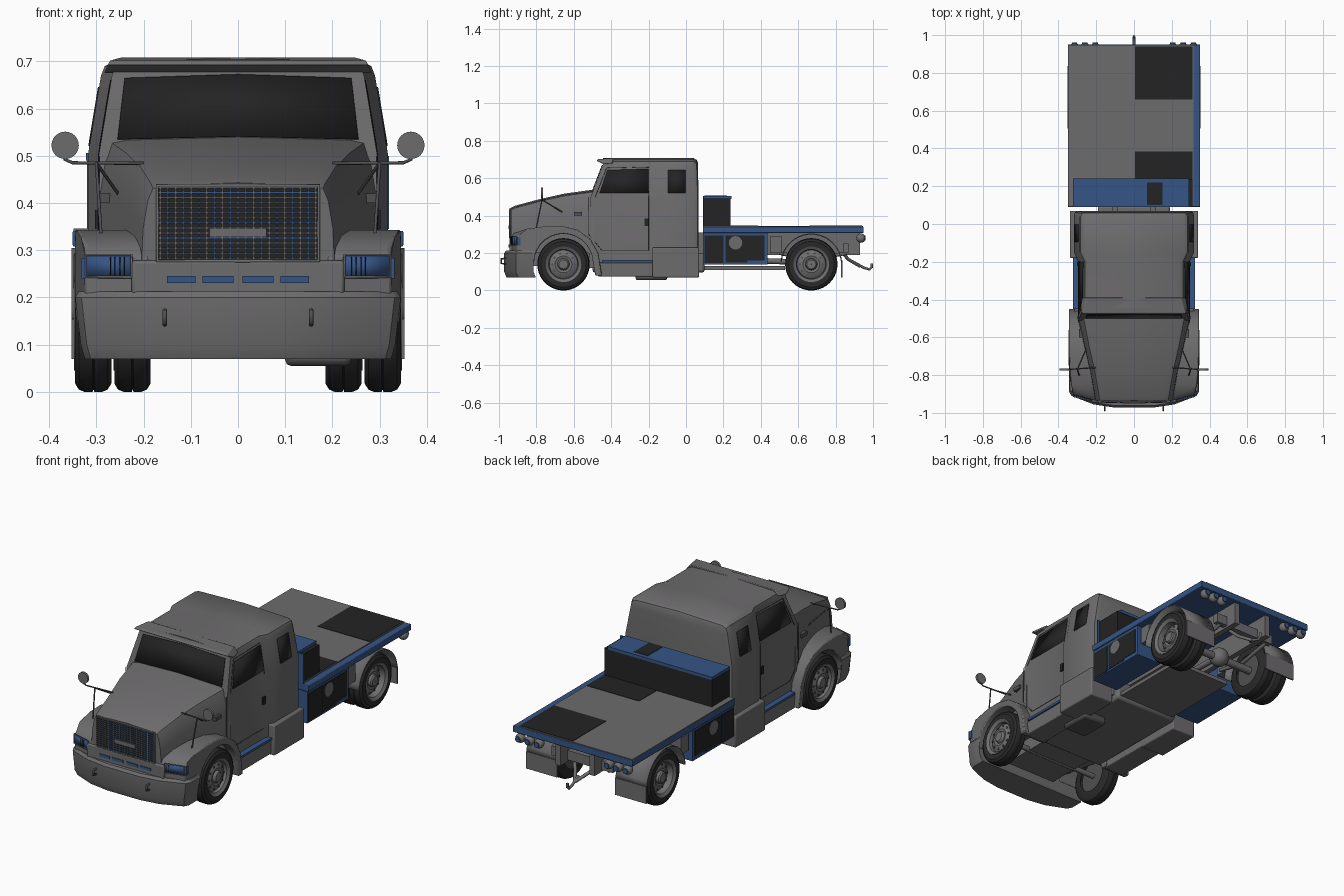
import bpy, bmesh, math
from mathutils import Matrix, Vector

if "Cube" in bpy.data.objects:
    bpy.data.objects.remove(bpy.data.objects["Cube"])

def mat(name, r, g, b):
    m = bpy.data.materials.new(name)
    m.diffuse_color = (r, g, b, 1)
    m.use_nodes = True
    m.node_tree.nodes["Principled BSDF"].inputs["Base Color"].default_value = m.diffuse_color
    return m
GREY, BLUE = mat("body grey", .155, .15, .155), mat("blue", .036, .09, .235)
BLACK, TYRE = mat("black", .017, .017, .017), mat("tyre rubber", .024, .023, .023)
STEEL, DARK = mat("steel", .16, .16, .165), mat("dark grey", .08, .08, .082)

def finish(name, bm, m, mirror=False, bevel=0, solid=0):
    bmesh.ops.recalc_face_normals(bm, faces=bm.faces)
    me = bpy.data.meshes.new(name)
    bm.to_mesh(me)
    me.materials.append(m)
    o = bpy.data.objects.new(name, me)
    bpy.context.collection.objects.link(o)
    bpy.ops.object.select_all(action='DESELECT')
    o.select_set(True)
    bpy.context.view_layer.objects.active = o
    bpy.ops.object.shade_smooth_by_angle(angle=math.radians(32))
    if solid:
        s = o.modifiers.new("Solidify", 'SOLIDIFY')
        s.thickness, s.offset = solid, 0
    if bevel:
        b = o.modifiers.new("Bevel", 'BEVEL')
        b.width, b.segments, b.limit_method = bevel, 2, 'ANGLE'
    if mirror:
        o.modifiers.new("Mirror", 'MIRROR').use_mirror_merge = False

def skin(rings, caps=True, wrap=True):
    bm = bmesh.new()
    vs = [[bm.verts.new(p) for p in r] for r in rings]
    n = len(vs[0])
    for a, b in zip(vs, vs[1:]):
        for i in range(n if wrap else n - 1):
            bm.faces.new((a[i], a[(i + 1) % n], b[(i + 1) % n], b[i]))
    if caps:
        bm.faces.new(vs[0])
        bm.faces.new(vs[-1])
    return bm, vs

def box(name, x0, x1, y0, y1, z0, z1, m, mirror=False, bevel=0):
    rings = [[(x0, y0, z), (x1, y0, z), (x1, y1, z), (x0, y1, z)] for z in (z0, z1)]
    finish(name, skin(rings)[0], m, mirror, bevel)

def prism(name, pts, m, x0=None, bevel=0):
    # side profile of (y, z, half width, outer y shift); mirrored when x0 is given
    pts = [tuple(p) + (0,) * (4 - len(p)) for p in pts]
    rings = [[(-p[2] if x0 is None else x0, p[0], p[1]) for p in pts], [(p[2], p[0] + p[3], p[1]) for p in pts]]
    finish(name, skin(rings)[0], m, x0 is not None, bevel)

def loft(name, rings, m):
    # half rings from the bottom to the top centre, closed with ladder caps
    full = [r + [(-x, y, z) for x, y, z in reversed(r) if x > 0] for r in rings]
    bm, vs = skin(full, False)
    n = len(full[0])
    for v in (vs[0], vs[-1]):
        for i in range(n // 2):
            f = list(dict.fromkeys((v[i], v[i + 1], v[n - 2 - i], v[n - 1 - i])))
            if len(f) > 2:
                bm.faces.new(f)
    finish(name, bm, m)

def plate(name, pts, m, mirror=False, t=.004):
    bm = bmesh.new()
    bm.faces.new([bm.verts.new(p) for p in pts])
    finish(name, bm, m, mirror, 0, t)

def lathe(name, prof, y, z, m, n=40):
    turns = [k * math.tau / n for k in range(n)]
    rings = [[(x, y + r * math.cos(a), z + r * math.sin(a)) for a in turns] for r, x in prof]
    finish(name, skin(rings, False)[0], m, True)

def solids(name, centres, r, m, depth=0, axis='X', segs=16, mirror=True):
    # discs along an axis, or balls when no depth is given
    bm = bmesh.new()
    for c in centres:
        t = Matrix.Translation(c) @ Matrix.Rotation(math.pi / 2, 4, axis)
        if depth:
            bmesh.ops.create_cone(bm, cap_ends=True, segments=segs, radius1=r, radius2=r, depth=depth, matrix=t)
        else:
            bmesh.ops.create_uvsphere(bm, u_segments=segs, v_segments=10, radius=r, matrix=t)
    finish(name, bm, m, mirror)

def tube(name, paths, r, m, mirror=True):
    cu = bpy.data.curves.new(name, 'CURVE')
    cu.dimensions, cu.bevel_depth, cu.bevel_resolution, cu.use_fill_caps = '3D', r, 2, True
    for path in paths:
        for s in ((1, -1) if mirror else (1,)):
            sp = cu.splines.new('POLY')
            sp.points.add(len(path) - 1)
            for p, (x, y, z) in zip(sp.points, path):
                p.co = (s * x, y, z, 1)
    cu.materials.append(m)
    bpy.context.collection.objects.link(bpy.data.objects.new(name, cu))

# cab with wider sleeper behind the doors
def cab_ring(yb, ym, yt, w, wt, d=0):
    return [(w, yb, .12), (w, ym, .5), (wt, yt, .67 - d), (wt - .008, yt, .69 - d), (wt - .03, yt, .7 - d), (0, yt, .708 - d)]
loft("cab", [cab_ring(-.52, -.51, -.445, .295, .267), cab_ring(-.2, -.2, -.2, .295, .267),
             cab_ring(-.15, -.15, -.15, .318, .29), cab_ring(.045, .045, .04, .318, .29),
             cab_ring(.062, .062, .057, .312, .282, .01), cab_ring(.068, .068, .064, .3, .265, .025)], GREY)
prism("roof_visor", [(-.478, .693, .275), (-.472, .702, .272), (-.39, .708, .25), (-.39, .68, .275),
                     (-.44, .675, .284)], GREY, None, .003)
def shield(x, z):
    return (x, -.513 + .065 * (z - .5) / .17, z)
plate("windshield", [shield(*p) for p in ((-.255, .535), (0, .541), (.255, .535), (.24, .664), (0, .672), (-.24, .664))], BLACK)
def flank(y, z, w=.2955):
    return (w - .028 * (z - .5) / .17, y, z)
plate("door_window", [flank(*p) for p in ((-.462, .52), (-.42, .643), (-.2, .65), (-.2, .52))], BLACK, True)
plate("sleeper_window", [flank(y, z, .3185) for y, z in ((-.095, .52), (-.095, .645), (-.002, .645), (-.002, .52))], BLACK, True)
tube("door_seam", [[(.295, -.52, .5), (.295, -.52, .3), (.295, -.45, .215), (.295, -.2, .215), (.295, -.2, .5),
                    flank(-.19, .66), flank(-.425, .655), flank(-.485, .5)]], .0014, BLACK)
box("door_handle", .29, .303, -.222, -.2, .345, .385, BLACK, True)
box("hood_vent", .26, .291, -.6, -.555, .4, .42, DARK, True)

# steps, side skirts and fuel tank covers
box("step_skirt", .2, .318, -.47, -.17, .075, .15, GREY, True, .004)
box("step", .2, .324, -.45, -.18, .15, .162, BLUE, True)
box("tank_cover", .2, .34, -.18, .07, .07, .23, GREY, True, .006)

# hood
def hood_ring(y, w, zs, wt, zt):
    return [(w + .012, y, .2), (w + .006, y, zs - .06), (w - .004, y, zs), (wt, y, zt), (wt - .03, y, zt + .006), (0, y, zt + .012)]
loft("hood", [hood_ring(-.935, .195, .405, .18, .431), hood_ring(-.915, .2, .415, .184, .441),
              hood_ring(-.78, .224, .445, .207, .477), hood_ring(-.65, .255, .465, .237, .506),
              hood_ring(-.49, .29, .485, .268, .528)], GREY)
box("nose_panel", -.225, .225, -.944, -.85, .205, .278, GREY, False, .006)

# front fenders with wheel arches
arch = [(-.655 + .158 * math.cos(math.pi * k / 14), .145 + .158 * math.sin(math.pi * k / 14), .345) for k in range(15)]
prism("front_fender", [(-.83, .2, .335), (-.94, .2, .325, .035), (-.938, .285, .325, .035), (-.925, .305, .32, .04),
                       (-.85, .33, .335), (-.75, .343, .342), (-.66, .343, .345), (-.58, .325, .345), (-.51, .275, .345),
                       (-.468, .2, .345), (-.45, .08, .345), (-.485, .08, .345)] + arch, GREY, .19, .005)
plate("headlight", [(.225, -.934, .243), (.322, -.91, .243), (.322, -.91, .288), (.225, -.934, .288)], BLUE, True, .008)
tube("headlight_frame", [[(.225, -.938, .243), (.322, -.913, .243), (.322, -.913, .29), (.225, -.938, .29), (.225, -.938, .243)]], .003, GREY)
tube("headlight_grid", [[(x, -1 + x * .26, .246), (x, -1 + x * .26, .286)] for x in (.24, .25, .26, .27)], .001, BLACK)
box("side_lamp", .322, .331, -.903, -.885, .24, .284, BLUE, True)

# grille and slots
box("grille_back", -.168, .168, -.941, -.92, .28, .434, BLACK)
for i in range(21):
    x = -.165 + i * .0165
    box("grille_upright", x - .0015, x + .0015, -.946, -.939, .28, .434, BLUE if i % 2 else GREY)
for i in range(15):
    z = .283 + i * .0107
    box("grille_bar", -.168, .168, -.945, -.939, z - .0018, z + .0018, BLUE if i % 3 == 1 else DARK)
box("grille_badge", -.06, .06, -.949, -.939, .328, .347, GREY)
tube("grille_surround", [[(0, -.94, .277), (.171, -.94, .277), (.171, -.94, .437), (0, -.94, .437)]], .004, GREY)
for x0, x1 in ((.01, .075), (.09, .15)):
    box("nose_slot", x0, x1, -.948, -.937, .231, .245, BLUE, True)

# bumper
half = [(.338, -.815), (.338, -.885), (.325, -.91), (.21, -.955), (.1, -.972)]
outline = half + [(-x, y) for x, y in reversed(half)]
finish("bumper", skin([[(x * s, y + d, z) for x, y in outline] for z, s, d in
                       ((.07, .96, .012), (.1, .985, 0), (.2, 1.02, 0), (.213, 1, .01))])[0], GREY)
tube("tow_hook", [[(.155, -.95, .142), (.155, -.988, .145), (.155, -.988, .17), (.155, -.95, .173)]], .005, DARK)

# mirrors on stalks
solids("mirror", [Vector((.366, -.77, .522))], .029, GREY, .012, 'X', 24)
tube("mirror_stalk", [[(.2, -.76, .484), (.35, -.77, .485), (.366, -.77, .492), (.366, -.77, .522)],
                      [(.3, -.77, .485), (.24, -.63, .4)], [(.3, -.77, .485), (.29, -.8, .335)]], .0035, DARK)

# wheels
def wheel(name, y, b, dish, hub):
    a = b - .077
    lathe(name + "_tyre", [(.085, a), (.122, a), (.135, a + .008), (.14, a + .02), (.14, a + .036), (.135, a + .038),
                           (.14, a + .04), (.14, b - .02), (.135, b - .008), (.122, b), (.092, b - .002)], y, .14, TYRE)
    lathe(name + "_rim", [(.001, hub), (.024, hub), (.03, hub - .006), (.032, dish + .004), (.045, dish + .008),
                          (.068, dish), (.076, dish - .006), (.08, b - .008), (.095, b + .002), (.095, b - .01)], y, .14, STEEL)
    ring = [Vector((dish + .003, y + .06 * math.cos(k * .6283), .14 + .06 * math.sin(k * .6283))) for k in range(10)]
    solids(name + "_holes", ring, .006, DARK, .006, 'Y', 10)
    solids(name + "_back", [Vector((a + .02, y, .14))], .09, DARK, .01, 'Y', 32)
wheel("front_wheel", -.655, .345, .328, .345)
wheel("rear_outer_wheel", .67, .345, .312, .335)
wheel("rear_inner_wheel", .67, .262, .24, .25)

# rear mudguards and flaps
turns = [math.radians(5 + 10 * k) for k in range(18)]
finish("rear_mudguard", skin([[(x, .67 + .162 * math.cos(a), .14 + .162 * math.sin(a)) for a in turns]
                              for x in (.17, .352)], False, False)[0], GREY, True, 0, .006)
box("mud_flap", .17, .352, .828, .836, .07, .16, GREY, True)
box("mudguard_bracket", .17, .33, .45, .512, .2, .29, GREY, True)

# flatbed with painted patches
box("bed_frame", -.35, .35, .09, .95, .308, .341, BLUE, False, .003)
box("bed_deck", -.348, .315, .092, .945, .338, .346, GREY)
box("deck_rear_patch", .005, .31, .66, .94, .343, .348, BLACK)
box("deck_front_patch", .005, .31, .235, .385, .343, .348, BLACK)

# toolbox on the bed and boxes below it
box("toolbox", -.318, .31, .094, .238, .345, .492, BLACK)
box("toolbox_lid", -.322, .29, .091, .242, .49, .506, BLUE)
box("toolbox_front", -.32, .32, .09, .096, .345, .5, BLUE)
box("lid_patch", .07, .15, .1, .22, .503, .508, BLACK)
box("side_box", .19, .343, .09, .435, .14, .308, BLUE, True)
for y0, y1, z0 in ((.098, .2, .146), (.21, .33, .15), (.329, .42, .16)):
    box("side_box_patch", .34, .346, y0, y1, z0, .294, BLACK, True)
solids("side_box_mark", [Vector((.345, .265, .255))], .036, GREY, .006, 'Y')

# tail lamps and rear hitch
lamps = (.205, .26, .315)
solids("tail_lamps", [Vector((x, .935, .28)) for x in lamps], .025, STEEL)
solids("tail_lenses", [Vector((x, .955, .28)) for x in lamps], .014, BLUE, .012, 'X')
tube("hitch_arm", [[(.1, .8, .24), (.04, .87, .165), (0, .93, .13)]], .009, GREY)
tube("hitch_hook", [[(0, .9, .15), (0, .95, .122), (0, .98, .113), (0, .993, .125), (0, .993, .145)]], .007, GREY, False)
box("hitch_beam", -.18, .18, .84, .87, .2, .25, GREY)

# chassis and running gear
box("frame_rail", .085, .115, -.5, .93, .19, .31, GREY, True)
box("belly_pan", -.19, .19, -.5, .1, .095, .2, GREY, False, .015)
box("rear_pan", -.17, .17, .08, .53, .11, .13, GREY)
box("engine_block", -.15, .15, -.88, -.5, .13, .24, GREY)
box("silencer", .1, .24, -.27, -.1, .055, .1, DARK, False, .012)
for n, y, r in (("front_axle", -.655, .014), ("rear_axle", .67, .02)):
    tube(n, [[(-.28, y, .14), (.28, y, .14)]], r, GREY, False)
solids("differential", [Vector((0, .67, .145))], .05, GREY, 0, 'X', 20, False)
tube("drive_shaft", [[(0, .08, .17), (0, .65, .15)]], .015, GREY, False)
tube("leaf_spring", [[(.15, .5, .2), (.15, .67, .165), (.15, .86, .2)]], .01, GREY)
